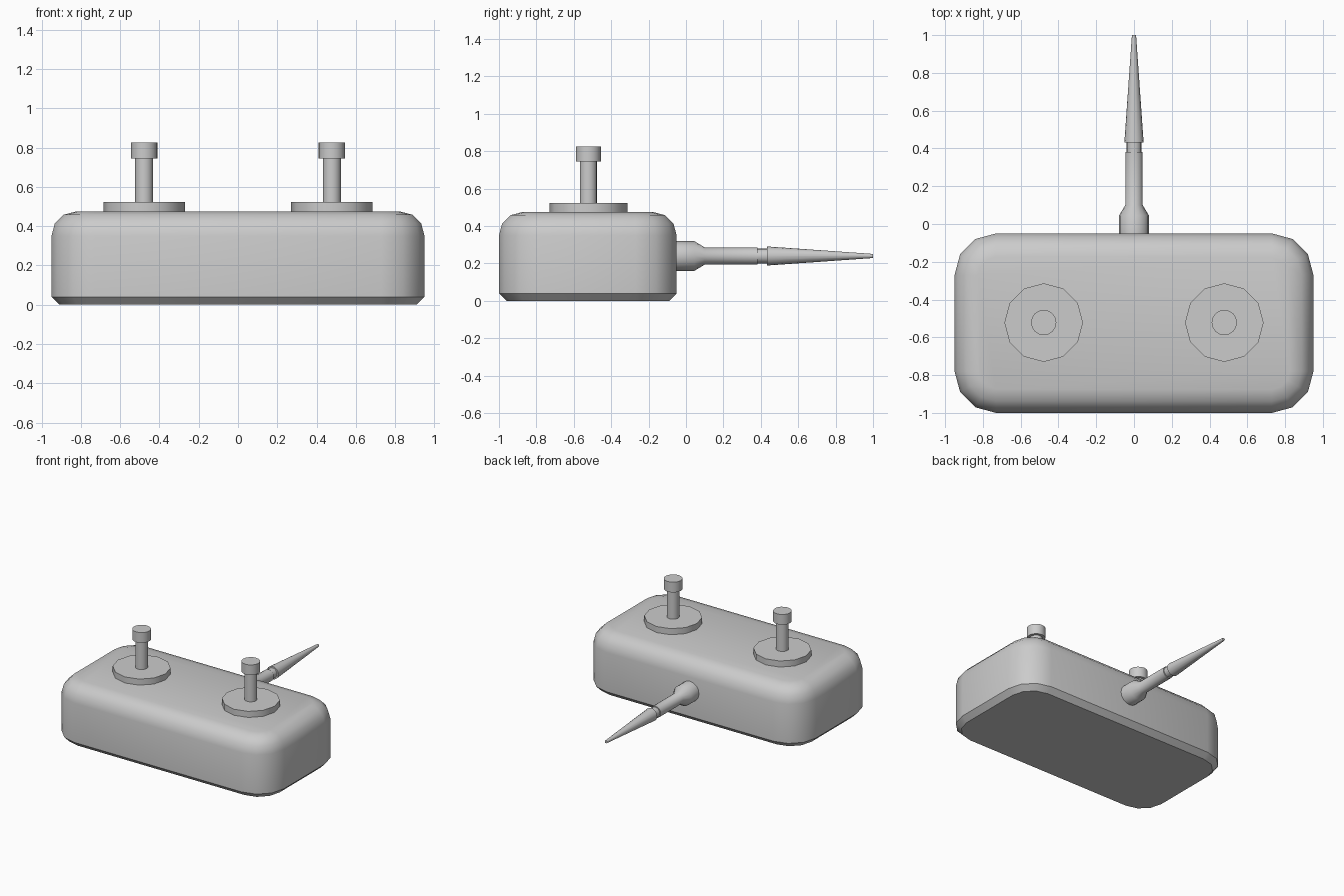
import bpy, bmesh
from math import sin, cos, pi, radians
from mathutils import Matrix

if "Cube" in bpy.data.objects:
    bpy.data.objects.remove(bpy.data.objects["Cube"])


def skin(name, rings, matrix=Matrix()):
    """Bridge a stack of equal-length rings, cap both ends."""
    bm = bmesh.new()
    loops = [[bm.verts.new(matrix @ Matrix.Translation(p).translation) for p in r] for r in rings]
    n = len(loops[0])
    for a, b in zip(loops, loops[1:]):
        for i in range(n):
            j = (i + 1) % n
            bm.faces.new((a[i], a[j], b[j], b[i]))
    bm.faces.new(loops[0][::-1])
    bm.faces.new(loops[-1])
    bmesh.ops.recalc_face_normals(bm, faces=bm.faces)
    mesh = bpy.data.meshes.new(name)
    bm.to_mesh(mesh)
    bm.free()
    obj = bpy.data.objects.new(name, mesh)
    bpy.context.collection.objects.link(obj)
    bpy.ops.object.select_all(action='DESELECT')
    obj.select_set(True)
    bpy.context.view_layer.objects.active = obj
    bpy.ops.object.shade_smooth_by_angle(angle=radians(40))
    return obj


def turned(name, profile, sides, matrix):
    """Lathe (radius, height) pairs around local z."""
    rings = [[(r * cos(2 * pi * i / sides), r * sin(2 * pi * i / sides), z)
              for i in range(sides)] for r, z in profile]
    return skin(name, rings, matrix)


def rounded_rect(hx, hy, radius, inset, z, steps=3):
    pts = []
    for k, (sx, sy) in enumerate([(1, 1), (-1, 1), (-1, -1), (1, -1)]):
        for s in range(steps + 1):
            a = pi / 2 * (k + s / steps)
            rr = radius - inset
            pts.append((sx * (hx - radius) + rr * cos(a), sy * (hy - radius) + rr * sin(a), z))
    return pts


# Body: rounded box with bottom chamfer and rounded top edge
R, TOP = 0.125, 0.475
levels = [(0.04, 0.0), (0.0, 0.04)]
levels += [(R * (1 - cos(pi / 6 * i)), TOP - R + R * sin(pi / 6 * i)) for i in range(4)]
skin("body", [rounded_rect(0.95, 0.475, 0.22, d, z) for d, z in levels],
     Matrix.Translation((0, -0.525, 0)))

# Control sticks: base disc, stem and knob on each side
for side, x in (("left", -0.478), ("right", 0.478)):
    place = Matrix.Translation((x, -0.522, 0))
    turned(side + "_stick_base", [(0.208, 0.465), (0.208, 0.523)], 12, place)
    turned(side + "_stick", [(0.046, 0.52), (0.046, 0.744), (0.067, 0.744), (0.067, 0.825)], 16, place)

# Antenna: socket, rod, neck and tapered tip pointing backwards
antenna = [(0.079, -0.06), (0.079, 0.045), (0.046, 0.1), (0.046, 0.382), (0.039, 0.382),
           (0.039, 0.432), (0.051, 0.432), (0.011, 1.0)]
turned("antenna", antenna, 16,
       Matrix.Translation((0, 0, 0.24)) @ Matrix.Rotation(-pi / 2, 4, 'X'))
